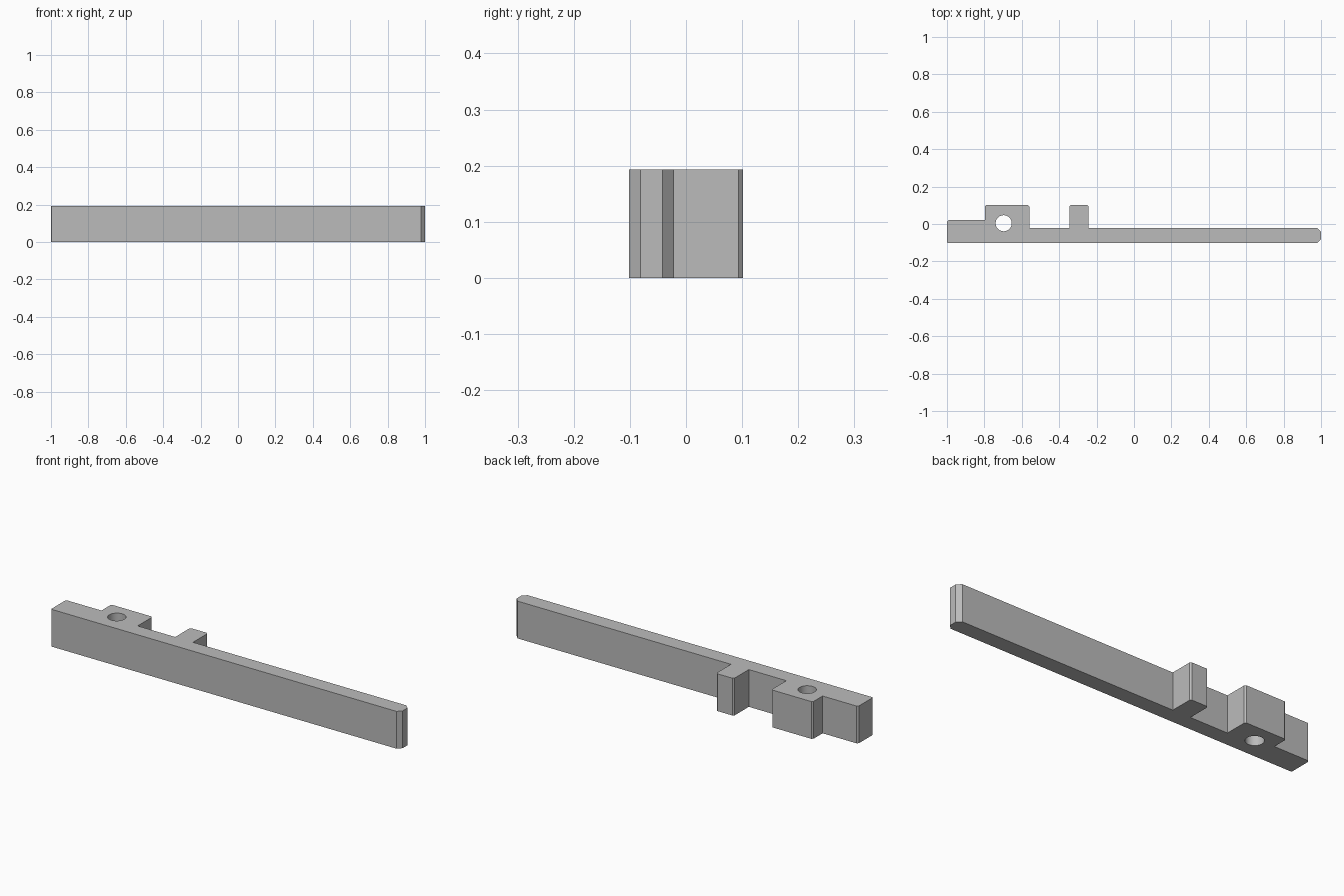
import bpy, bmesh

cube = bpy.data.objects.get("Cube")
if cube:
    bpy.data.objects.remove(cube, do_unlink=True)

HEIGHT = 0.193
FRONT, BAR_BACK, HEEL_BACK, LUG_BACK = -0.102, -0.021, 0.021, 0.102

grey = bpy.data.materials.new("plain grey")
grey.use_nodes = True
colour = (0.5, 0.5, 0.5, 1)
grey.diffuse_color = colour
grey.node_tree.nodes["Principled BSDF"].inputs["Base Color"].default_value = colour

# Outline of the bar, counter-clockwise: x, y, corner chamfer
TIP, SMALL = 0.021, 0.008
outline = [
    (-1, FRONT, 0.004), (1, FRONT, TIP), (1, BAR_BACK, TIP),
    (-0.243, BAR_BACK, 0), (-0.243, LUG_BACK, SMALL),
    (-0.345, LUG_BACK, SMALL), (-0.345, BAR_BACK, 0),
    (-0.56, BAR_BACK, 0), (-0.56, LUG_BACK, SMALL),
    (-0.797, LUG_BACK, SMALL), (-0.797, HEEL_BACK, 0),
    (-1, HEEL_BACK, SMALL),
]


def chamfered(points):
    """Replace each chamfered corner with two points along its edges."""
    result = []
    for i, (x, y, cut) in enumerate(points):
        if not cut:
            result.append((x, y))
            continue
        for px, py, _ in (points[i - 1], points[(i + 1) % len(points)]):
            length = ((px - x) ** 2 + (py - y) ** 2) ** 0.5
            result.append((x + (px - x) * cut / length, y + (py - y) * cut / length))
    return result


# Bar with both lugs, extruded upward
bm = bmesh.new()
base = bm.faces.new([bm.verts.new((x, y, 0)) for x, y in chamfered(outline)])
top = bmesh.ops.extrude_face_region(bm, geom=[base])["geom"]
bmesh.ops.translate(bm, vec=(0, 0, HEIGHT),
                    verts=[v for v in top if isinstance(v, bmesh.types.BMVert)])
bmesh.ops.recalc_face_normals(bm, faces=bm.faces)
mesh = bpy.data.meshes.new("lever_bar")
bm.to_mesh(mesh)
bm.free()
mesh.materials.append(grey)
bar = bpy.data.objects.new("lever_bar", mesh)
bpy.context.collection.objects.link(bar)

# Round pivot hole through the large lug
bpy.ops.mesh.primitive_cylinder_add(vertices=48, radius=0.043, depth=1,
                                    location=(-0.697, 0.004, HEIGHT / 2))
cutter = bpy.context.object
cutter.name = "pivot_hole_cutter"
cutter.hide_render = True
cutter.data.materials.append(grey)
hole = bar.modifiers.new("pivot_hole", 'BOOLEAN')
hole.operation = 'DIFFERENCE'
hole.solver = 'EXACT'
hole.object = cutter

bpy.ops.object.select_all(action='DESELECT')
bar.select_set(True)
bpy.context.view_layer.objects.active = bar
bpy.ops.object.modifier_apply(modifier=hole.name)
bpy.data.objects.remove(cutter, do_unlink=True)
bpy.ops.object.shade_smooth_by_angle(angle=0.35)
